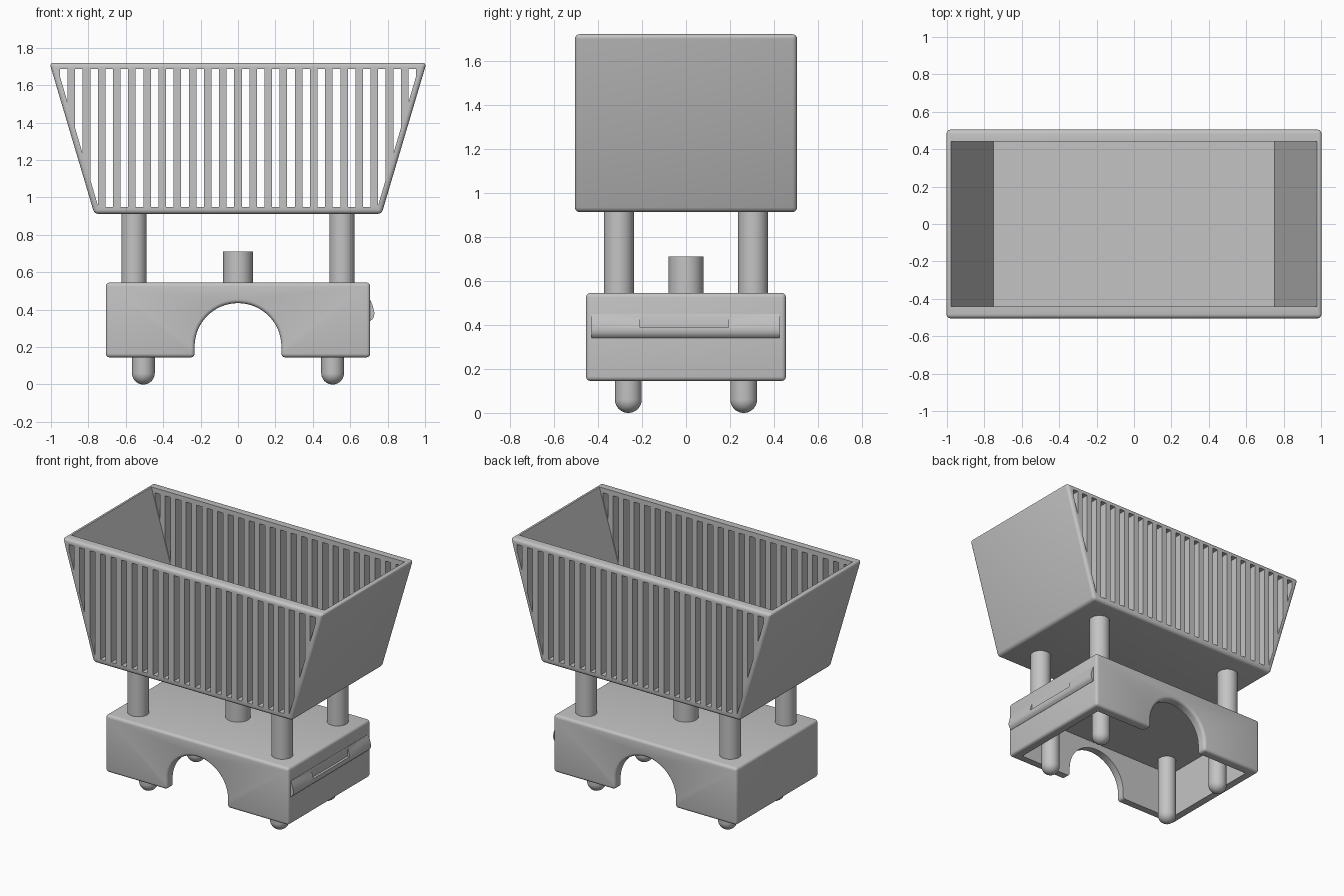
import bpy, bmesh
from math import sin, cos, pi, radians

if "Cube" in bpy.data.objects:
    bpy.data.objects.remove(bpy.data.objects["Cube"], do_unlink=True)

# Single grey plastic
grey = bpy.data.materials.new("plain_grey")
grey.diffuse_color = (0.55, 0.55, 0.55, 1)
grey.use_nodes = True
grey.node_tree.nodes["Principled BSDF"].inputs["Base Color"].default_value = (0.55, 0.55, 0.55, 1)


def finish(name, bm):
    bmesh.ops.recalc_face_normals(bm, faces=bm.faces)
    mesh = bpy.data.meshes.new(name)
    bm.to_mesh(mesh)
    bm.free()
    mesh.materials.append(grey)
    ob = bpy.data.objects.new(name, mesh)
    bpy.context.collection.objects.link(ob)
    return ob


def prism(name, outlines, y0, y1):
    """Extrude closed x-z outlines along y."""
    bm = bmesh.new()
    for pts in outlines:
        face = bm.faces.new([bm.verts.new((x, y0, z)) for x, z in pts])
        new = bmesh.ops.extrude_face_region(bm, geom=[face])["geom"]
        verts = [v for v in new if isinstance(v, bmesh.types.BMVert)]
        bmesh.ops.translate(bm, verts=verts, vec=(0, y1 - y0, 0))
    return finish(name, bm)


def lathe(name, profile, x, y, steps=40):
    """Spin an r-z profile about a vertical axis."""
    bm = bmesh.new()
    verts = [bm.verts.new((x + r, y, z)) for r, z in profile]
    edges = [bm.edges.new(pair) for pair in zip(verts, verts[1:])]
    bmesh.ops.spin(bm, geom=verts + edges, cent=(x, y, 0), axis=(0, 0, 1),
                   angle=2 * pi, steps=steps, use_duplicate=False)
    bmesh.ops.remove_doubles(bm, verts=bm.verts, dist=0.0001)
    return finish(name, bm)


def activate(ob):
    bpy.ops.object.select_all(action="DESELECT")
    ob.select_set(True)
    bpy.context.view_layer.objects.active = ob


def smooth(ob):
    activate(ob)
    bpy.ops.object.shade_smooth_by_angle(angle=radians(30))


def bevel(ob, width):
    activate(ob)
    mod = ob.modifiers.new("rounding", "BEVEL")
    mod.width, mod.segments = width, 4
    mod.limit_method, mod.angle_limit = "ANGLE", radians(30)
    bpy.ops.object.modifier_apply(modifier=mod.name)


def cut(ob, cutter):
    activate(ob)
    cutter.hide_render = True
    mod = ob.modifiers.new("cut", "BOOLEAN")
    mod.operation, mod.solver, mod.object = "DIFFERENCE", "EXACT", cutter
    bpy.ops.object.modifier_apply(modifier=mod.name)
    bpy.data.objects.remove(cutter, do_unlink=True)


def box(x0, x1, z0, z1):
    return [(x0, z0), (x1, z0), (x1, z1), (x0, z1)]


# Base: hollow block with an arch through front and back
ARCH = 0.232
arch = [(ARCH * cos(a), 0.203 + ARCH * sin(a)) for a in (pi * (1 - i / 32) for i in range(33))]
outline = [(-0.707, 0.145), (-ARCH, 0.145)] + arch + [
    (ARCH, 0.145), (0.707, 0.145), (0.707, 0.545), (-0.707, 0.545)]
base = prism("base", [outline], -0.454, 0.454)
bevel(base, 0.02)
cut(base, prism("base_hollow", [box(-0.643, 0.643, -0.2, 0.48)], -0.39, 0.39))
smooth(base)

# Curved side handle with a shallow recess
handle_outline = [(0.69, 0.45), (0.709, 0.45), (0.722, 0.415), (0.729, 0.385),
                  (0.728, 0.365), (0.721, 0.35), (0.708, 0.34), (0.69, 0.34)]
handle = prism("side_handle", [handle_outline], -0.43, 0.425)
cut(handle, prism("handle_recess", [box(0.712, 0.8, 0.388, 0.46)], -0.208, 0.192))
smooth(handle)

# Posts carrying the basket, and rounded feet
FOOT = 0.061
foot_profile = [(FOOT * sin(a), FOOT - FOOT * cos(a)) for a in (pi / 2 * i / 10 for i in range(11))]
foot_profile.append((FOOT, 0.5))
for sx, side in ((1, "left"), (-1, "right")):
    for sy, end in ((-1, "front"), (1, "back")):
        post = lathe(f"{end}_{side}_post", [(0, 0.52), (0.068, 0.52), (0.068, 0.925), (0, 0.925)],
                     sx * 0.556, sy * 0.305)
        foot = lathe(f"{end}_{side}_foot", foot_profile + [(0, 0.5)], sx * 0.506, sy * 0.262)
        smooth(post)
        smooth(foot)

# Centre knob
smooth(lathe("centre_knob", [(0, 0.52), (0.079, 0.52), (0.079, 0.71), (0, 0.71)], 0, 0))

# Basket: flared tub
basket = prism("basket", [[(-0.768, 0.912), (0.768, 0.912), (1.008, 1.72), (-1.008, 1.72)]],
               -0.505, 0.505)
bevel(basket, 0.022)
SLOPE = 3.4
floor_z, floor_x = 0.945, 0.75
top_x = floor_x + (1.8 - floor_z) / SLOPE
cut(basket, prism("basket_hollow", [[(-floor_x, floor_z), (floor_x, floor_z),
                                     (top_x, 1.8), (-top_x, 1.8)]], -0.441, 0.441))

# Slots between the slats, clipped to the flared ends
slot_floor, slot_top, slot_x = 0.95, 1.686, 0.747


def lower(x):
    return slot_floor + max(0, abs(x) - slot_x) * SLOPE


slots = []
PITCH = 0.081
for k in range(-12, 12):
    mid = (k + 0.5) * PITCH
    a, b = mid - PITCH / 4, mid + PITCH / 4
    bottom = [(a, lower(a))]
    bottom += [(c, slot_floor) for c in (-slot_x, slot_x) if a < c < b]
    bottom.append((b, lower(b)))
    slots.append(bottom + [(b, slot_top), (a, slot_top)])
cut(basket, prism("basket_slots", slots, -0.6, 0.6))
smooth(basket)
